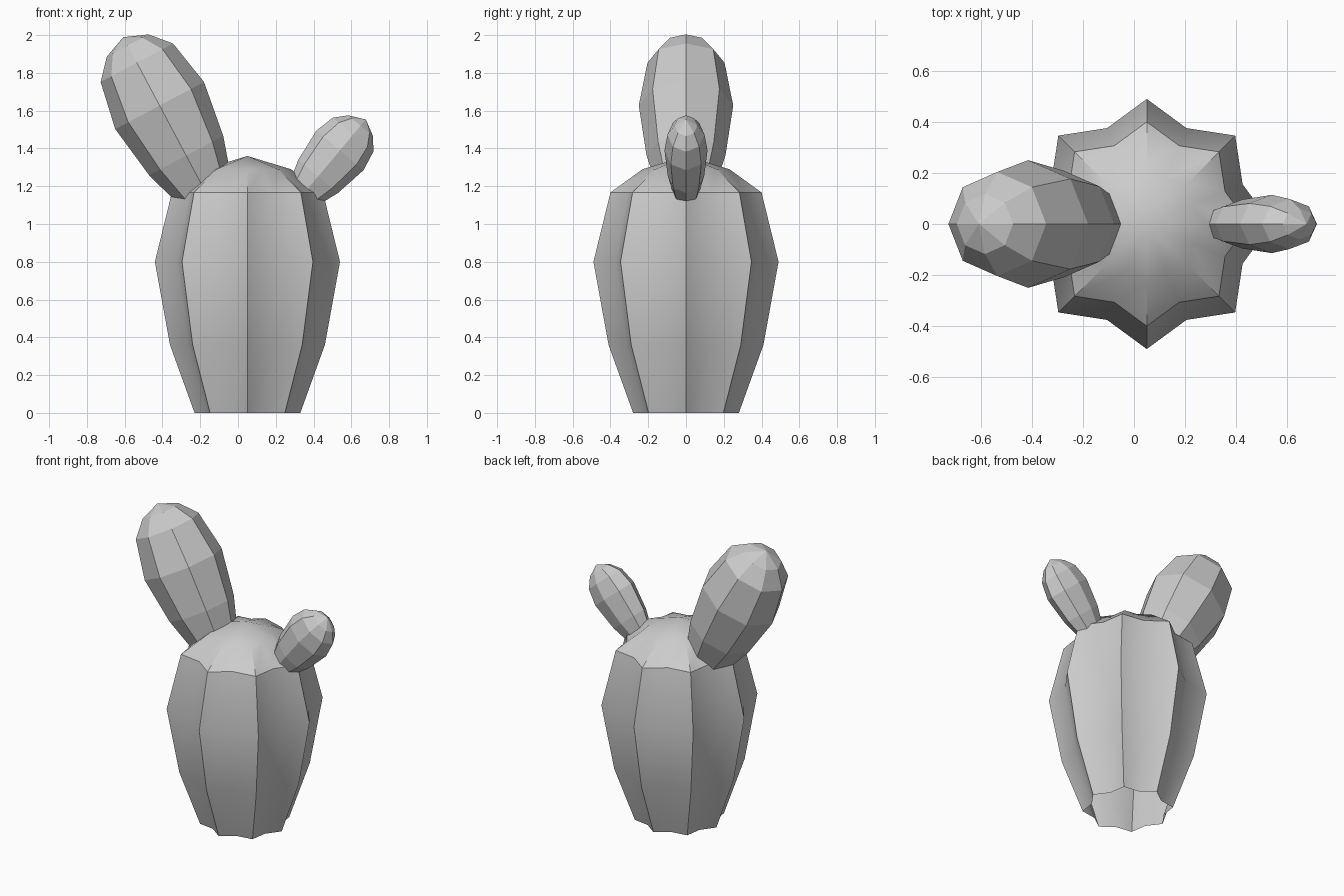
import bpy, bmesh, math
from mathutils import Matrix, Vector

if "Cube" in bpy.data.objects:
    bpy.data.objects.remove(bpy.data.objects["Cube"])


def lathe(name, profile, sides, ratio=1.0, matrix=Matrix()):
    """Spin (radius, height) points; every second side is scaled by ratio. Radius 0 makes a tip."""
    bm = bmesh.new()
    rings = []
    for r, z in profile:
        if r == 0:
            rings.append([bm.verts.new((0, 0, z))])
            continue
        ring = []
        for i in range(sides):
            a = 2 * math.pi * i / sides
            k = r * (ratio if i % 2 else 1)
            ring.append(bm.verts.new((k * math.cos(a), k * math.sin(a), z)))
        rings.append(ring)
    for low, high in zip(rings, rings[1:]):
        for i in range(sides):
            j = (i + 1) % sides
            if len(low) == 1:
                bm.faces.new((low[0], high[j], high[i]))
            elif len(high) == 1:
                bm.faces.new((low[i], low[j], high[0]))
            else:
                bm.faces.new((low[i], low[j], high[j], high[i]))
    bm.transform(matrix)
    mesh = bpy.data.meshes.new(name)
    bm.to_mesh(mesh)
    bm.free()
    obj = bpy.data.objects.new(name, mesh)
    bpy.context.collection.objects.link(obj)
    return obj


def arm(name, centre, tilt, flatten, profile):
    """Low-poly pad leaning sideways; height 0 is its widest ring."""
    m = (Matrix.Translation(Vector(centre))
         @ Matrix.Rotation(math.radians(tilt), 4, 'Y')
         @ Matrix.Diagonal((1, flatten, 1, 1)))
    return lathe(name, profile, 8, matrix=m)


# ribbed trunk: eight-pointed star section, open underneath
trunk = lathe("trunk",
              [(.28, 0), (.41, .36), (.49, .8), (.40, 1.167), (.23, 1.29), (0, 1.36)],
              16, ratio=.83, matrix=Matrix.Translation((.05, 0, 0)))
bpy.context.view_layer.objects.active = trunk
trunk.select_set(True)
bpy.ops.object.shade_smooth_by_angle(angle=math.radians(30))

# large and small arms
arm("large_arm", (-.415, 0, 1.627), -28, .94,
    [(0, -.56), (.16, -.5), (.222, -.30), (.266, 0), (.217, .257), (.125, .36), (0, .41)])
arm("small_arm", (.54, 0, 1.39), 40, .7,
    [(0, -.34), (.10, -.29), (.137, -.18), (.163, 0), (.14, .108), (.086, .17), (0, .213)])
